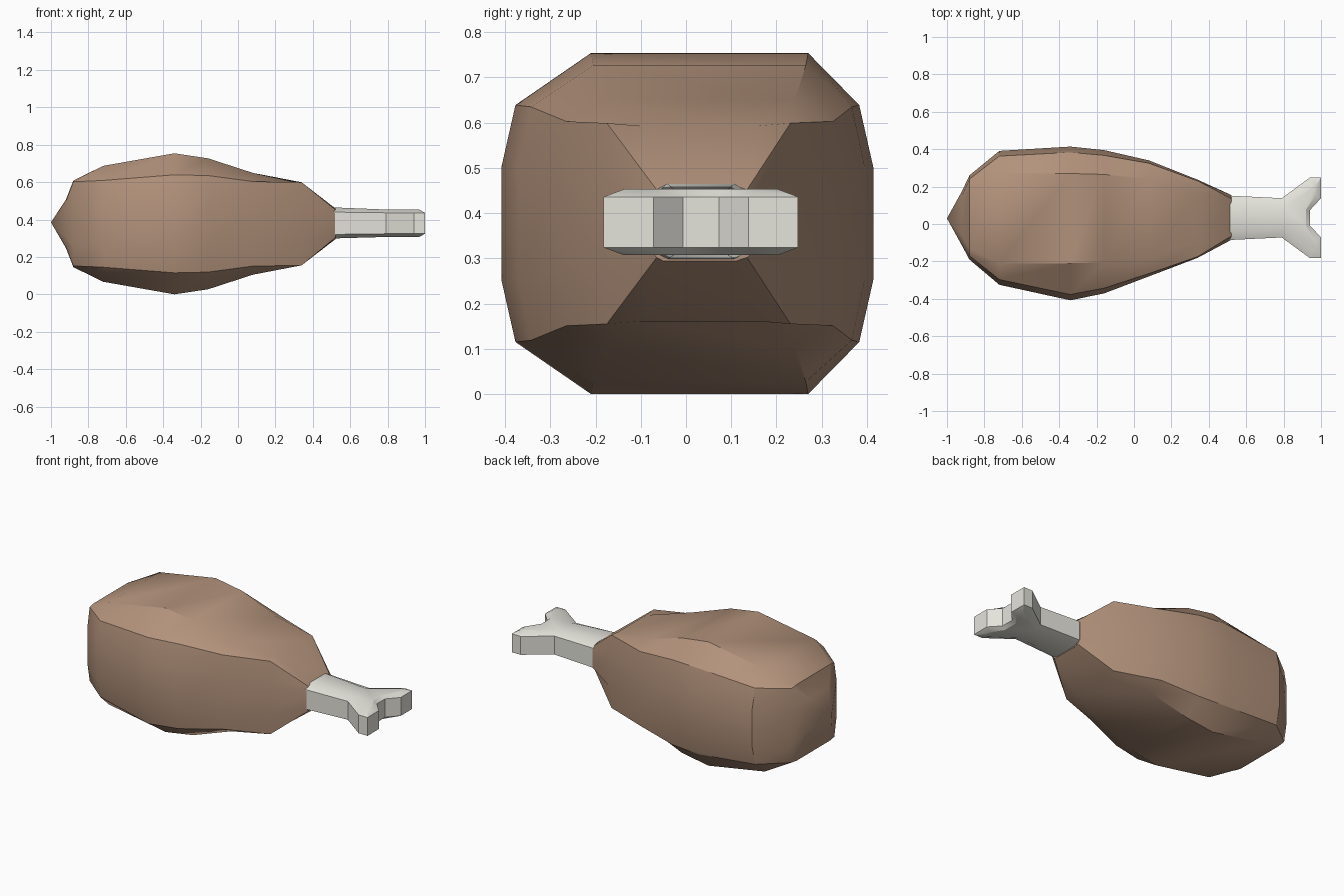
import bpy, bmesh

if "Cube" in bpy.data.objects:
    bpy.data.objects.remove(bpy.data.objects["Cube"])


def finish(name, bm, color, angle):
    bmesh.ops.recalc_face_normals(bm, faces=bm.faces)
    me = bpy.data.meshes.new(name)
    bm.to_mesh(me)
    bm.free()
    ob = bpy.data.objects.new(name, me)
    bpy.context.collection.objects.link(ob)
    mat = bpy.data.materials.new(name + "_colour")
    mat.diffuse_color = color
    mat.use_nodes = True
    mat.node_tree.nodes["Principled BSDF"].inputs["Base Color"].default_value = mat.diffuse_color
    me.materials.append(mat)
    bpy.ops.object.select_all(action='DESELECT')
    ob.select_set(True)
    bpy.context.view_layer.objects.active = ob
    bpy.ops.object.shade_smooth_by_angle(angle=angle)
    return ob


def bridge(bm, a, b):
    n = len(a)
    for i in range(n):
        bm.faces.new((a[i], a[(i + 1) % n], b[(i + 1) % n], b[i]))


# Meat: faceted rings lofted along x
# x, side centre y, half widths (top, shoulder, side), half heights (same order)
Z = 0.377
sections = [
    (-0.92, 0.03, 0.09, 0.12, 0.145, 0.130, 0.12, 0.07),
    (-0.88, 0.035, 0.16, 0.205, 0.225, 0.232, 0.225, 0.12),
    (-0.72, 0.033, 0.243, 0.33, 0.358, 0.31, 0.232, 0.12),
    (-0.34, 0.003, 0.24, 0.38, 0.411, 0.377, 0.262, 0.125),
    (-0.16, 0.012, 0.235, 0.355, 0.383, 0.35, 0.258, 0.125),
    (0.08, 0.03, 0.21, 0.295, 0.31, 0.272, 0.226, 0.11),
    (0.34, 0.028, 0.13, 0.203, 0.209, 0.216, 0.222, 0.10),
    (0.52, 0.035, 0.08, 0.10, 0.12, 0.083, 0.075, 0.055),
]
bm = bmesh.new()
rings = []
for x, cy, wt, ws, wm, ht, hs, hm in sections:
    quarter = [(0.03, wt, ht), (cy, ws, hs), (cy, wm, hm)]
    right = quarter + [(c, w, -h) for c, w, h in reversed(quarter)]
    pts = [(c + w, h) for c, w, h in right]
    pts += [(c - w, h) for c, w, h in reversed(right)]
    rings.append([bm.verts.new((x, y, Z + h)) for y, h in pts])
for a, b in zip(rings, rings[1:]):
    bridge(bm, a, b)
tip = bm.verts.new((-1, 0.03, 0.385))
n = len(rings[0])
for i in range(n):
    bm.faces.new((tip, rings[0][i], rings[0][(i + 1) % n]))
bm.faces.new(rings[-1])
finish("meat", bm, (0.45, 0.29, 0.20, 1), 0.56)

# Bone: forked outline, mirrored across its axis, with chamfered rims
outer = [(0.48, 0.12), (0.79, 0.105), (0.94, 0.215), (1.0, 0.215), (1.0, 0.105), (0.94, 0.04)]
inner = [(0.48, 0.075), (0.80, 0.06), (0.955, 0.17), (0.97, 0.17), (0.97, 0.12), (0.92, 0.045)]
bm = bmesh.new()


def bone_ring(half, sign, h_start, h_end):
    pts = half + [(x, -d) for x, d in reversed(half)]
    ring = []
    for x, d in pts:
        h = h_start if x < 0.6 else h_end
        ring.append(bm.verts.new((x, 0.033 + d, 0.38 + sign * h)))
    return ring


loops = [bone_ring(inner, -1, 0.082, 0.073), bone_ring(outer, -1, 0.06, 0.056),
         bone_ring(outer, 1, 0.06, 0.056), bone_ring(inner, 1, 0.086, 0.073)]
for a, b in zip(loops, loops[1:]):
    bridge(bm, a, b)
bm.faces.new(loops[0])
bm.faces.new(loops[-1])
finish("bone", bm, (0.78, 0.77, 0.71, 1), 0.5)
